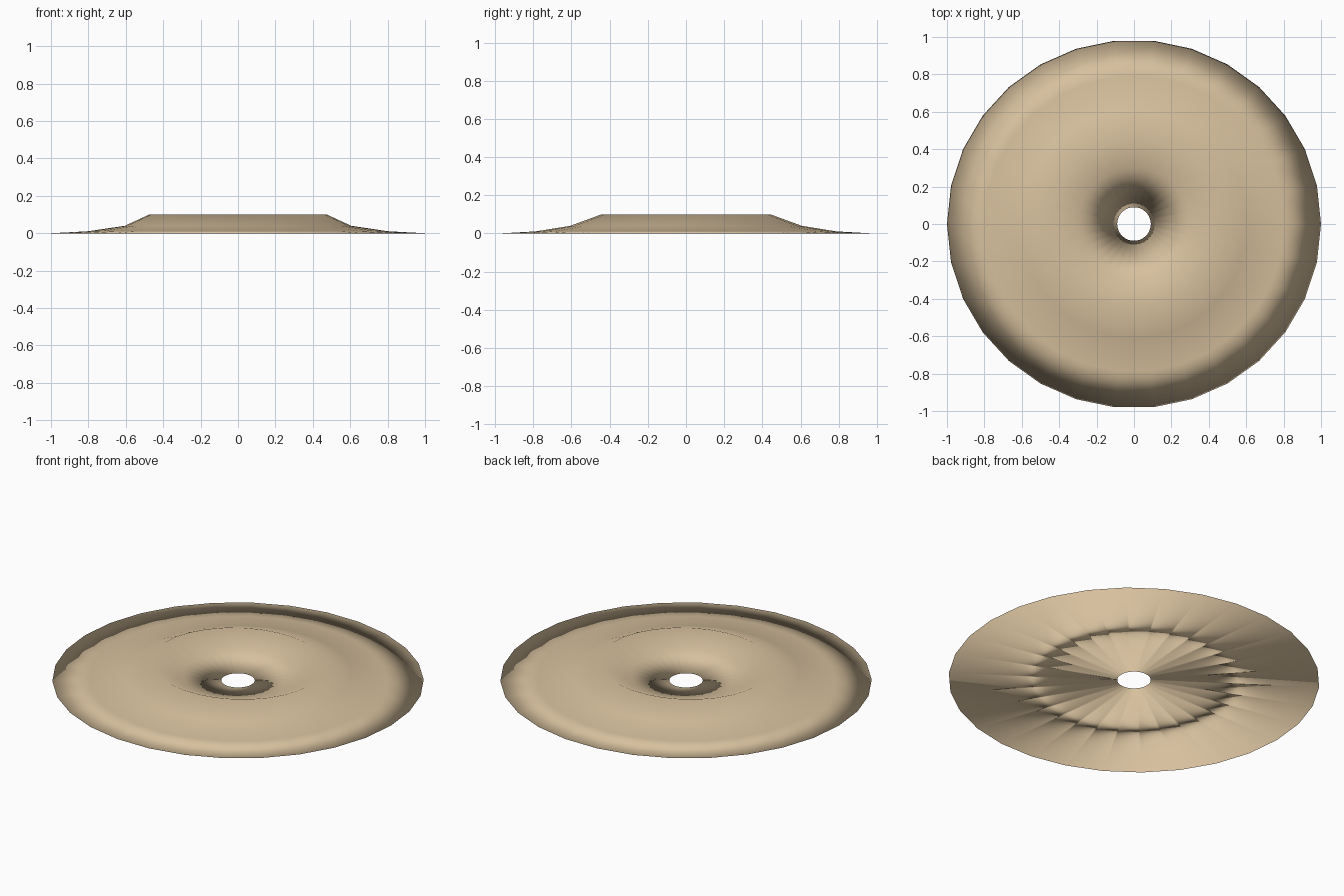
import bpy, bmesh, math

if "Cube" in bpy.data.objects:
    bpy.data.objects.remove(bpy.data.objects["Cube"])

SIDES = 30
# rings from outer rim over the crest to the centre hole: radius x, radius y, height
PROFILE = [
    (1.0, 0.985, 0.0),
    (0.80, 0.79, 0.011),
    (0.605, 0.61, 0.04),
    (0.475, 0.445, 0.10),
    (0.30, 0.30, 0.04),
    (0.09, 0.09, 0.0),
]

# revolve the profile; the last band closes the flat underside
bm = bmesh.new()
rings = []
for rx, ry, z in PROFILE:
    ring = []
    for i in range(SIDES):
        a = 2 * math.pi * i / SIDES
        ring.append(bm.verts.new((rx * math.cos(a), ry * math.sin(a), z)))
    rings.append(ring)
for k, ring in enumerate(rings):
    nxt = rings[(k + 1) % len(rings)]
    for i in range(SIDES):
        j = (i + 1) % SIDES
        bm.faces.new((ring[i], ring[j], nxt[j], nxt[i])).smooth = True
bmesh.ops.recalc_face_normals(bm, faces=bm.faces)

mesh = bpy.data.meshes.new("ring_disc")
bm.to_mesh(mesh)
bm.free()
disc = bpy.data.objects.new("ring_disc", mesh)
bpy.context.collection.objects.link(disc)

# tan surface
tan = bpy.data.materials.new("tan")
tan.diffuse_color = (0.68, 0.53, 0.34, 1)
tan.use_nodes = True
tan.node_tree.nodes["Principled BSDF"].inputs["Base Color"].default_value = tan.diffuse_color
mesh.materials.append(tan)
